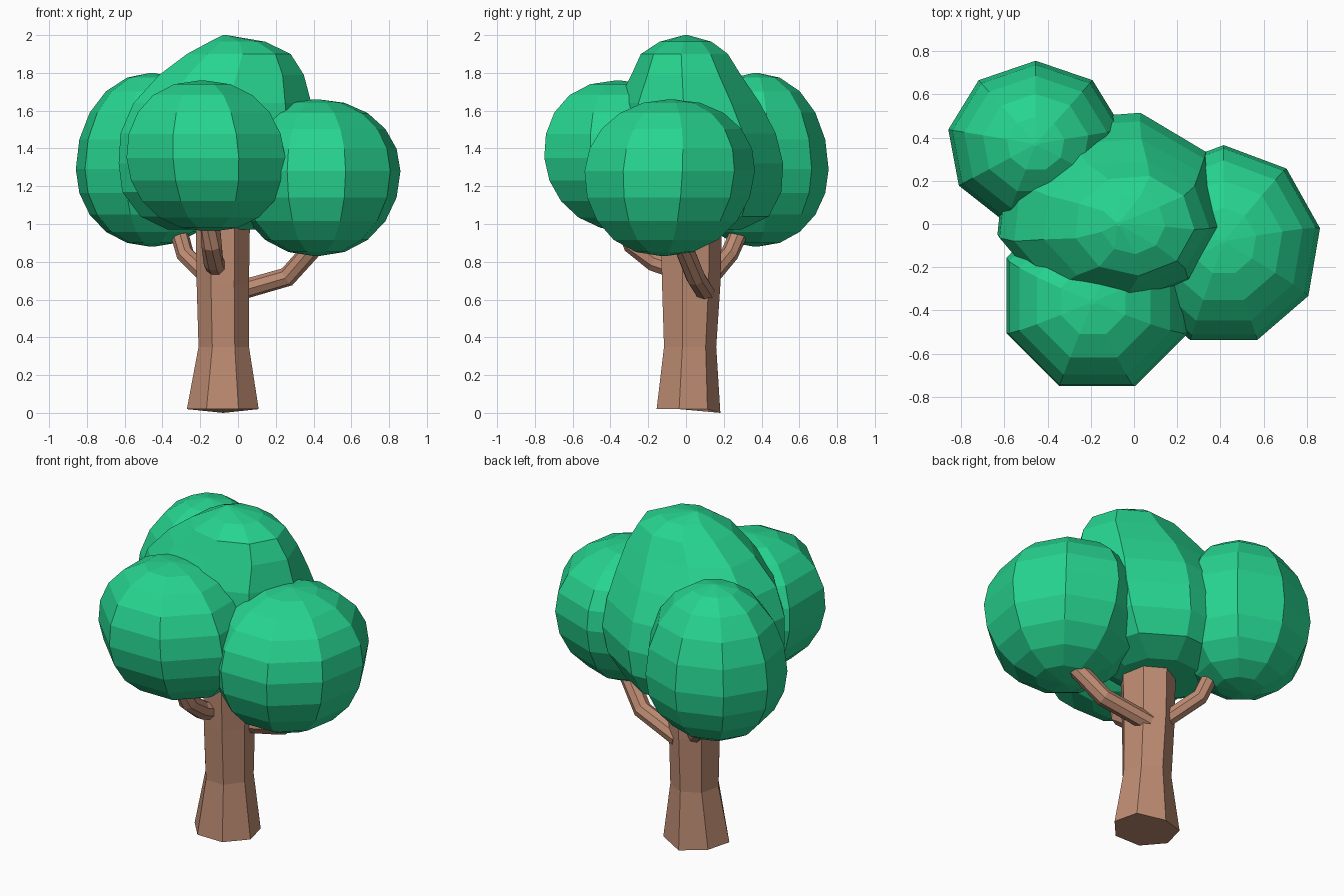
import bpy, bmesh, math
from mathutils import Vector

if "Cube" in bpy.data.objects:
    bpy.data.objects.remove(bpy.data.objects["Cube"])


def material(name, rgb):
    m = bpy.data.materials.new(name)
    m.diffuse_color = (*rgb, 1)
    m.use_nodes = True
    m.node_tree.nodes["Principled BSDF"].inputs["Base Color"].default_value = m.diffuse_color
    return m


GREEN = material("leaf_green", (0.02, 0.66, 0.28))
BROWN = material("bark_brown", (0.51, 0.26, 0.17))


def skin(name, rings, mat):
    """Flat-shaded closed skin through equally sized rings of points."""
    bm = bmesh.new()
    loops = [[bm.verts.new(p) for p in r] for r in rings]
    n = len(loops[0])
    for a, b in zip(loops, loops[1:]):
        for i in range(n):
            j = (i + 1) % n
            bm.faces.new((a[i], a[j], b[j], b[i]))
    bm.faces.new(loops[0][::-1])
    bm.faces.new(loops[-1])
    bmesh.ops.remove_doubles(bm, verts=bm.verts, dist=1e-4)
    bmesh.ops.recalc_face_normals(bm, faces=bm.faces)
    me = bpy.data.meshes.new(name)
    bm.to_mesh(me)
    bm.free()
    me.materials.append(mat)
    ob = bpy.data.objects.new(name, me)
    bpy.context.collection.objects.link(ob)
    return ob


def ring(cx, cy, z, rx, ry, n, turn):
    return [Vector((cx + rx * math.cos(math.radians(turn + 360 * i / n)),
                    cy + ry * math.sin(math.radians(turn + 360 * i / n)), z))
            for i in range(n)]


def clump(name, c, rx, ry, low, high, turn, n=9, full=1.0, lean=(0, 0), bands=10):
    """Rounded clump whose widest ring is at c.z, reaching from low to high."""
    rings = []
    for k in range(bands + 1):
        t = math.pi * k / bands
        s = max(math.sin(t), 0.02) ** full
        h = -math.cos(t)
        z = c[2] + h * ((high - c[2]) if h > 0 else (c[2] - low))
        rings.append(ring(c[0] + lean[0] * h, c[1] + lean[1] * h, z, rx * s, ry * s, n, turn))
    return skin(name, rings, GREEN)


def branch(name, path, r, n=8):
    pts = [Vector(p) for p in path]
    rings = []
    for i, p in enumerate(pts):
        d = (pts[min(i + 1, len(pts) - 1)] - pts[max(i - 1, 0)]).normalized()
        u = d.cross(Vector((0.3, -0.2, 1))).normalized()
        v = d.cross(u)
        rings.append([p + r * (u * math.cos(a) + v * math.sin(a))
                      for a in (2 * math.pi * k / n for k in range(n))])
    return skin(name, rings, BROWN)


# Trunk, flared at the foot, with a slightly uneven base
trunk = skin("trunk", [ring(x, y, z, rx, ry, 7, -65) for x, y, z, rx, ry in (
    (-0.08, 0.005, 0.02, 0.195, 0.177), (-0.075, 0.015, 0.35, 0.137, 0.145),
    (-0.08, 0.02, 0.68, 0.142, 0.162), (-0.08, 0.02, 1.06, 0.148, 0.172))], BROWN)
low = max((v for v in trunk.data.vertices if v.co.z < 0.1), key=lambda v: v.co.y)
low.co.z = 0.0

# Branches
branch("back_left_branch", [(-0.1, 0.08, 0.66), (-0.28, 0.23, 0.84), (-0.33, 0.31, 1.02)], 0.048)
branch("right_branch", [(-0.02, 0.1, 0.64), (0.26, 0.05, 0.72), (0.44, -0.03, 0.92)], 0.052)
branch("front_branch", [(-0.1, 0, 0.74), (-0.13, -0.17, 0.8),
                        (-0.14, -0.28, 0.89), (-0.15, -0.33, 1.03)], 0.054)

# Outer foliage clumps
clump("front_clump", (-0.17, -0.33, 1.35), 0.455, 0.455, 0.96, 1.76, 22.5, 8, 0.88, (-0.02, -0.03))
clump("right_clump", (0.415, -0.1, 1.28), 0.452, 0.465, 0.83, 1.66, 10, 9, 0.93, (0, 0.02))
clump("back_left_clump", (-0.455, 0.37, 1.29), 0.41, 0.385, 0.88, 1.80, 10, 9, 0.95, (0, 0))

# Tall central clump, tapering to the top
skin("central_clump", [ring(x, y, z, rx, ry, 9, 35) for x, y, z, rx, ry in (
    (-0.13, 0.08, 0.97, 0.25, 0.22), (-0.12, 0.09, 1.04, 0.41, 0.36),
    (-0.12, 0.08, 1.17, 0.51, 0.44), (-0.11, 0.07, 1.32, 0.54, 0.46),
    (-0.11, 0.05, 1.48, 0.53, 0.44), (-0.09, 0.02, 1.64, 0.48, 0.385),
    (-0.04, 0.005, 1.79, 0.39, 0.295), (0.0, -0.005, 1.90, 0.28, 0.235),
    (-0.005, 0.0, 1.965, 0.15, 0.14), (-0.07, 0.0, 2.0, 0.01, 0.01))], GREEN)
